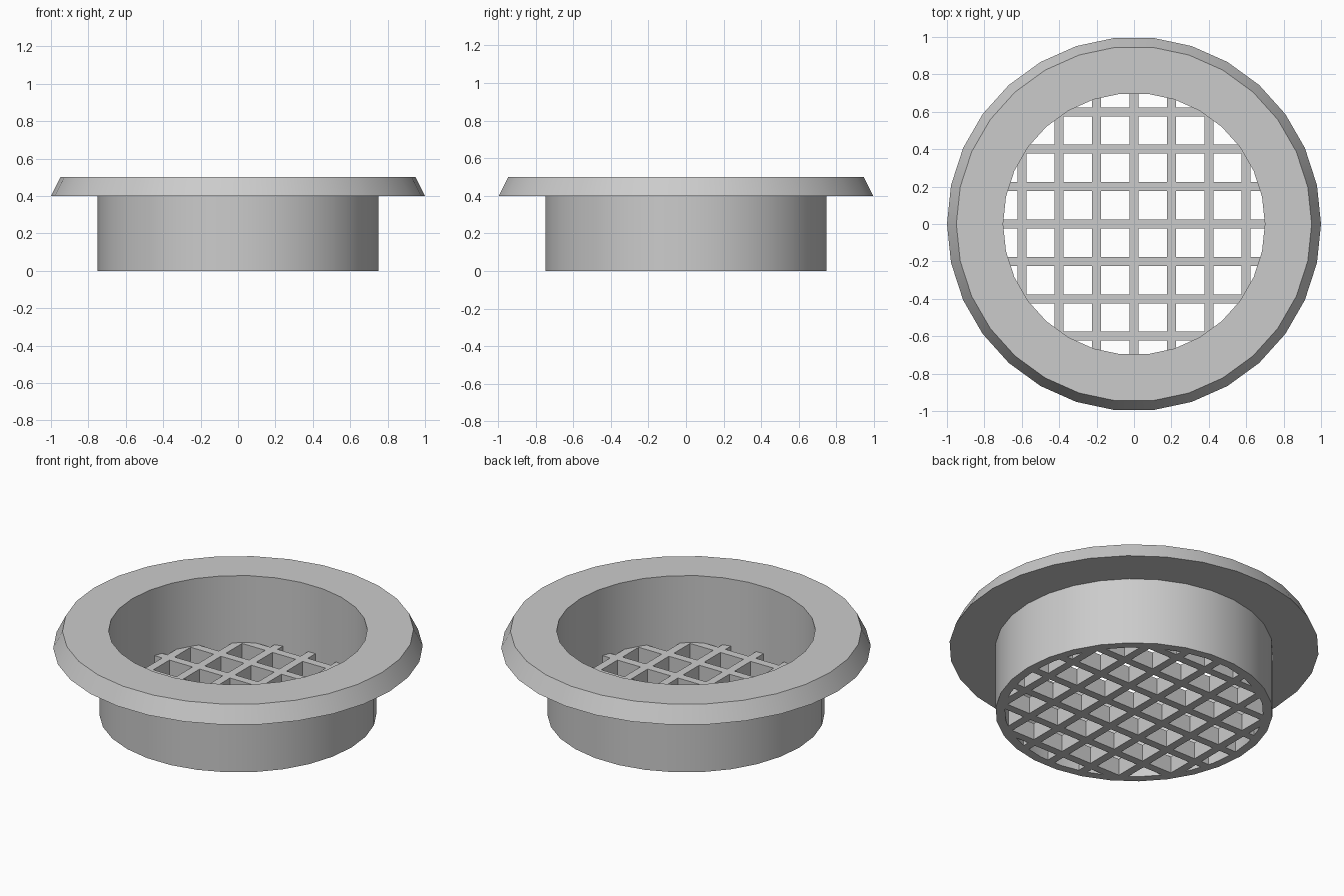
import bpy
import bmesh
from math import cos, sin, tau, radians
from mathutils import Matrix

if "Cube" in bpy.data.objects:
    bpy.data.objects.remove(bpy.data.objects["Cube"])

SIDES = 30
PITCH, BAR = 0.2, 0.048
GRILLE_TOP = 0.1

# Single grey material
grey = bpy.data.materials.new("light grey")
grey.use_nodes = True
colour = (0.6, 0.6, 0.6, 1)
grey.diffuse_color = colour
grey.node_tree.nodes["Principled BSDF"].inputs["Base Color"].default_value = colour


def make_object(name, bm):
    bmesh.ops.recalc_face_normals(bm, faces=bm.faces)
    mesh = bpy.data.meshes.new(name)
    bm.to_mesh(mesh)
    bm.free()
    obj = bpy.data.objects.new(name, mesh)
    bpy.context.collection.objects.link(obj)
    mesh.materials.append(grey)
    return obj


def lathe(name, profile):
    """Turn a closed (radius, height) profile around the z axis."""
    bm = bmesh.new()
    rings = [[bm.verts.new((r * cos(tau * i / SIDES), r * sin(tau * i / SIDES), z))
              for r, z in profile] for i in range(SIDES)]
    n = len(profile)
    for i in range(SIDES):
        a, b = rings[i], rings[(i + 1) % SIDES]
        for j in range(n):
            k = (j + 1) % n
            bm.faces.new((a[j], b[j], b[k], a[k]))
    return make_object(name, bm)


# Tube with a bevelled flange around its top
body = lathe("flanged_tube", [(0.7, 0), (0.75, 0), (0.75, 0.4),
                              (1, 0.4), (0.95, 0.5), (0.7, 0.5)])

# Grille disc, its edge buried in the tube wall
bm = bmesh.new()
bmesh.ops.create_cone(bm, cap_ends=True, segments=SIDES, radius1=0.72, radius2=0.72,
                      depth=GRILLE_TOP, matrix=Matrix.Translation((0, 0, GRILLE_TOP / 2)))
grille = make_object("grille", bm)

# Square openings cut through the disc
bm = bmesh.new()
hole = PITCH - BAR
for col in range(-4, 4):
    for row in range(-4, 4):
        place = Matrix.Translation(((col + 0.5) * PITCH, (row + 0.5) * PITCH, GRILLE_TOP / 2))
        bmesh.ops.create_cube(bm, size=1, matrix=place @ Matrix.Diagonal((hole, hole, 0.3, 1)))
cutter = make_object("opening_cutter", bm)
cutter.hide_render = True

cut = grille.modifiers.new("openings", "BOOLEAN")
cut.operation = "DIFFERENCE"
cut.solver = "EXACT"
cut.object = cutter
bpy.context.view_layer.objects.active = grille
bpy.ops.object.modifier_apply(modifier=cut.name)
bpy.data.objects.remove(cutter)

# Smooth round walls, crisp rims
bpy.ops.object.select_all(action="DESELECT")
body.select_set(True)
bpy.context.view_layer.objects.active = body
bpy.ops.object.shade_smooth_by_angle(angle=radians(30))
